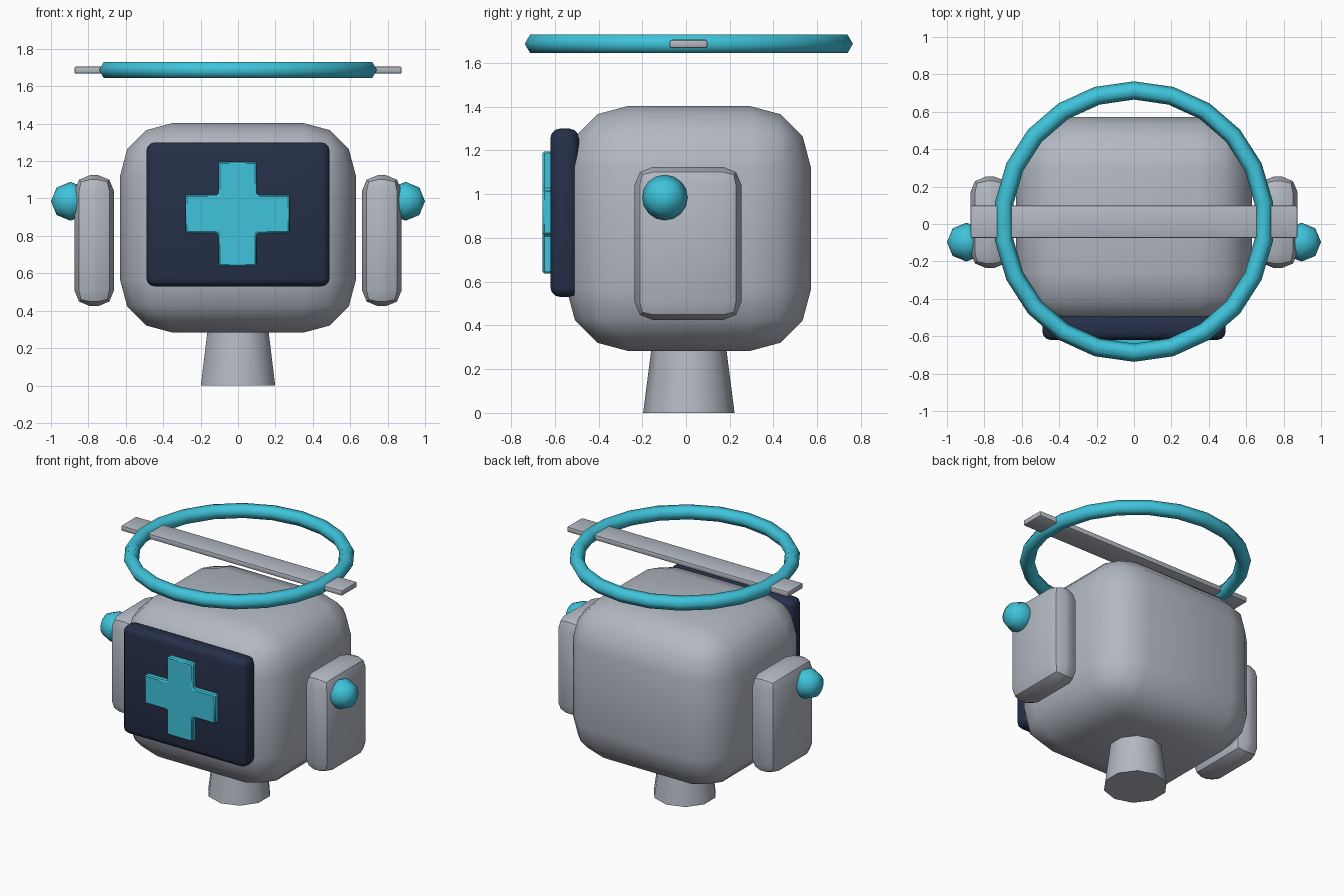
import bpy, bmesh
from math import sin, cos, pi, radians
from mathutils import Vector

cube = bpy.data.objects.get("Cube")
if cube:
    bpy.data.objects.remove(cube, do_unlink=True)


def material(name, rgb):
    m = bpy.data.materials.new(name)
    m.use_nodes = True
    m.diffuse_color = (*rgb, 1)
    m.node_tree.nodes["Principled BSDF"].inputs["Base Color"].default_value = (*rgb, 1)
    return m


GREY = material("light grey", (0.45, 0.48, 0.54))
TEAL = material("teal", (0.05, 0.55, 0.71))
NAVY = material("dark navy", (0.0185, 0.029, 0.065))
CENTRE_Y = 0.013


def finish(name, bm, mat, bevel=0, segments=1, angle=40):
    """Turn a bmesh into a shaded object, with rounded edges if asked."""
    if bevel:
        bmesh.ops.bevel(bm, geom=bm.edges[:], offset=bevel, segments=segments,
                        profile=0.5, affect='EDGES', clamp_overlap=True)
    bmesh.ops.recalc_face_normals(bm, faces=bm.faces[:])
    mesh = bpy.data.meshes.new(name)
    bm.to_mesh(mesh)
    bm.free()
    mesh.materials.append(mat)
    obj = bpy.data.objects.new(name, mesh)
    bpy.context.collection.objects.link(obj)
    bpy.ops.object.select_all(action='DESELECT')
    obj.select_set(True)
    bpy.context.view_layer.objects.active = obj
    bpy.ops.object.shade_smooth_by_angle(angle=radians(angle))
    return obj


def box(name, low, high, mat, bevel, segments):
    low, high = Vector(low), Vector(high)
    bm = bmesh.new()
    bmesh.ops.create_cube(bm, size=1)
    for v in bm.verts:
        v.co = (low + high) / 2 + v.co * (high - low)
    return finish(name, bm, mat, bevel, segments)


def lathe(name, profile, sides, centre, axis, mat, closed=False, angle=40):
    """Spin (radius, height) points round the z or x axis; a zero radius is a pole."""
    bm = bmesh.new()
    rings = []
    for r, h in profile:
        ring = []
        for i in range(sides if r else 1):
            a = 2 * pi * i / sides
            p = Vector((r * sin(a), r * cos(a), h))
            if axis == 'x':
                p = Vector((p.z, p.x, p.y))
            ring.append(bm.verts.new(p + Vector(centre)))
        rings.append(ring)
    pairs = list(zip(rings, rings[1:]))
    if closed:
        pairs.append((rings[-1], rings[0]))
    for a, b in pairs:
        for i in range(sides):
            j = (i + 1) % sides
            corners = [a[i % len(a)], a[j % len(a)], b[j % len(b)], b[i % len(b)]]
            bm.faces.new(list(dict.fromkeys(corners)))
    if not closed:
        for ring in (rings[0], rings[-1]):
            if len(ring) > 1:
                bm.faces.new(ring)
    return finish(name, bm, mat, angle=angle)


# Rounded head and tapered neck
box("head", (-0.63, -0.545, 0.283), (0.63, 0.571, 1.403), GREY, 0.28, 3)
lathe("neck", [(0.209, 0), (0.155, 0.42)], 10, (0, CENTRE_Y, 0), 'z', GREY)

# Face screen with a raised cross
box("screen", (-0.49, -0.62, 0.53), (0.49, -0.49, 1.30), NAVY, 0.045, 3)

bm = bmesh.new()
arm, reach, cx, cz = 0.102, 0.279, -0.003, 0.917
quarter = [(arm, reach), (arm, arm), (reach, arm)]
outline = []
for turn in range(4):
    for x, z in quarter:
        for _ in range(turn):
            x, z = z, -x
        outline.append(bm.verts.new((cx + x, -0.656, cz + z)))
front = bm.faces.new(outline)
back = bmesh.ops.extrude_face_region(bm, geom=[front])["geom"]
for v in back:
    if isinstance(v, bmesh.types.BMVert):
        v.co.y = -0.61
finish("cross", bm, TEAL, 0.008, 1)

# Ear pads with round knobs on both sides
for side, label in ((1, "left"), (-1, "right")):
    x1, x2 = sorted((side * 0.663, side * 0.875))
    box(label + "_ear_pad", (x1, -0.236, 0.424), (x2, 0.254, 1.125), GREY, 0.085, 2)
    ball = [(0.104 * sin(pi * k / 4) if 0 < k < 4 else 0, -0.104 * cos(pi * k / 4))
            for k in range(5)]
    lathe(label + "_ear_knob", ball, 16, (side * 0.896, -0.097, 0.985), 'x', TEAL, angle=65)

# Floating ring crossed by a flat bar
tube = [(0.701 + 0.049 * cos(pi * k / 3), 0.049 * sin(pi * k / 3)) for k in range(6)]
lathe("ring", tube, 22, (0, CENTRE_Y, 1.687), 'z', TEAL, closed=True, angle=65)
box("ring_bar", (-0.875, -0.075, 1.667), (0.875, 0.098, 1.706), GREY, 0.01, 2)
